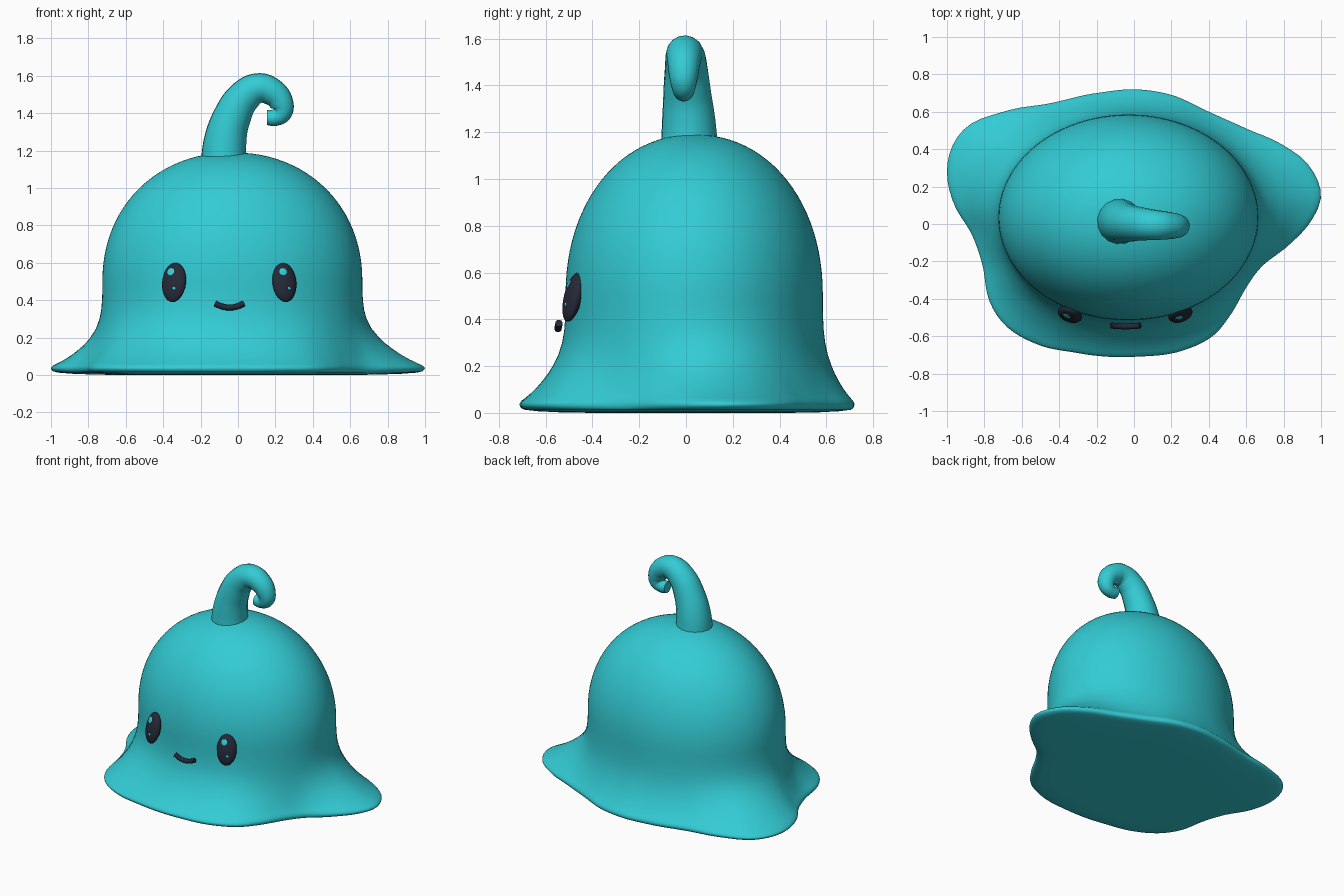
import bpy, bmesh, math
from mathutils import Vector, Euler

if "Cube" in bpy.data.objects:
    bpy.data.objects.remove(bpy.data.objects["Cube"])


def material(name, rgb):
    m = bpy.data.materials.new(name)
    m.use_nodes = True
    m.diffuse_color = (*rgb, 1)
    m.node_tree.nodes["Principled BSDF"].inputs["Base Color"].default_value = (*rgb, 1)
    return m


teal = material("teal", (0.033, 0.60, 0.66))
dark = material("dark navy", (0.018, 0.022, 0.038))


def add_object(name, mesh, mat):
    ob = bpy.data.objects.new(name, mesh)
    bpy.context.collection.objects.link(ob)
    mesh.materials.clear()
    mesh.materials.append(mat)
    bpy.ops.object.select_all(action='DESELECT')
    ob.select_set(True)
    bpy.context.view_layer.objects.active = ob
    bpy.ops.object.shade_smooth_by_angle(angle=math.radians(50))
    return ob


def tube(name, points, thickness, mat):
    """Tapered tube through (x, y, z, radius) points."""
    cu = bpy.data.curves.new(name + "_path", 'CURVE')
    cu.dimensions = '3D'
    cu.bevel_depth = thickness
    cu.bevel_resolution = 6
    cu.resolution_u = 10
    cu.use_fill_caps = True
    sp = cu.splines.new('BEZIER')
    sp.bezier_points.add(len(points) - 1)
    for bp, (x, y, z, r) in zip(sp.bezier_points, points):
        bp.co = (x, y, z)
        bp.radius = r / thickness
        bp.handle_left_type = bp.handle_right_type = 'AUTO'
    helper = bpy.data.objects.new(name + "_path", cu)
    bpy.context.collection.objects.link(helper)
    bpy.context.view_layer.update()
    deps = bpy.context.evaluated_depsgraph_get()
    mesh = bpy.data.meshes.new_from_object(helper.evaluated_get(deps))
    bpy.data.objects.remove(helper)
    return add_object(name, mesh, mat)


def ellipsoid(name, loc, size, rot, mat, segments=32):
    bm = bmesh.new()
    bmesh.ops.create_uvsphere(bm, u_segments=segments, v_segments=segments // 2, radius=1)
    mesh = bpy.data.meshes.new(name)
    bmesh.ops.scale(bm, vec=size, verts=bm.verts)
    bm.to_mesh(mesh)
    bm.free()
    ob = add_object(name, mesh, mat)
    ob.location = loc
    ob.rotation_euler = rot
    return ob


# Body: an oval dome flaring into a wavy lobed brim
CX, CY, RX, RY = -0.03, 0.035, 0.695, 0.55
brim = [(0, .72), (.2, .69), (.4, .6), (.6, .51), (.8, .42), (.93, .32), (1, .16),
        (.95, .02), (.82, -.12), (.69, -.22), (.6, -.34), (.52, -.48), (.42, -.6),
        (.25, -.68), (0, -.71), (-.3, -.69), (-.5, -.65), (-.68, -.55), (-.77, -.42),
        (-.81, -.22), (-.87, -.05), (-.96, .1), (-1, .27), (-.97, .42), (-.88, .53),
        (-.7, .6), (-.45, .645), (-.2, .7)]
polar = sorted((math.atan2(y - CY, x - CX) % math.tau, math.hypot(x - CX, y - CY))
               for x, y in brim)
n = len(polar)


def brim_radius(a):
    """Smooth closed interpolation of the brim radius by angle."""
    pts = [(polar[i % n][0] + math.tau * (i // n), polar[i % n][1]) for i in range(-3, n + 3)]
    i = max(k for k in range(1, len(pts) - 2) if pts[k][0] <= a)
    p0, p1, p2, p3 = pts[i - 1:i + 3]
    h = p2[0] - p1[0]
    t = (a - p1[0]) / h
    m1 = (p2[1] - p0[1]) / (p2[0] - p0[0]) * h
    m2 = (p3[1] - p1[1]) / (p3[0] - p1[0]) * h
    return ((2 * t**3 - 3 * t**2 + 1) * p1[1] + (t**3 - 2 * t**2 + t) * m1
            + (3 * t**2 - 2 * t**3) * p2[1] + (t**3 - t**2) * m2)


SEG, TOP, WAIST = 128, 1.19, 0.5
angles = [math.tau * i / SEG for i in range(SEG)]
oval = [1 / math.hypot(math.cos(a) / RX, math.sin(a) / RY) for a in angles]
rim = [brim_radius(a) for a in angles]

# Rows are (height, scale, blend towards the brim outline)
rows = []
for k in range(1, 25):
    u = k / 24 * math.pi / 2
    rows.append((WAIST + (TOP - WAIST) * math.cos(u) ** .95, math.sin(u) ** .95, 0))
rows += [(z, 1, w) for z, w in [
    (.45, 0), (.4, .01), (.35, .03), (.3, .075), (.25, .155), (.2, .28), (.17, .375),
    (.14, .49), (.11, .62), (.085, .75), (.065, .87), (.053, .95), (.043, .99),
    (.036, 1), (.028, .99), (.02, .96), (.013, .88)]]
rows += [(.007, .93, .85), (.002, .8, .8), (0, .6, .8), (0, .3, .8)]

bm = bmesh.new()
rings = []
for z, s, w in rows:
    ring = []
    for a, ro, rb in zip(angles, oval, rim):
        r = s * (ro + (rb - ro) * w)
        ring.append(bm.verts.new((CX + r * math.cos(a), CY + r * math.sin(a), z)))
    rings.append(ring)
for up, low in zip(rings, rings[1:]):
    for i in range(SEG):
        j = (i + 1) % SEG
        bm.faces.new((up[i], low[i], low[j], up[j]))
for ring, z in ((rings[0], TOP), (rings[-1], 0)):
    tip = bm.verts.new((CX, CY, z))
    for i in range(SEG):
        bm.faces.new((ring[i], ring[(i + 1) % SEG], tip))
bmesh.ops.recalc_face_normals(bm, faces=bm.faces)
body_mesh = bpy.data.meshes.new("body")
bm.to_mesh(body_mesh)
bm.free()
add_object("body", body_mesh, teal)

# Curled stem on top
tube("curled_stem", [
    (-.075, .015, 1.08, .128), (-.07, .012, 1.24, .116), (-.032, .005, 1.38, .102),
    (.035, 0, 1.49, .09), (.11, -.005, 1.533, .081), (.18, -.008, 1.515, .074),
    (.23, -.01, 1.46, .065), (.235, -.01, 1.405, .055), (.2, -.01, 1.377, .045),
    (.155, -.01, 1.377, .04)], 0.1, teal)

# Eyes with two glints each
EYE = (.067, .034, .108)
for side, x in (("right", -.342), ("left", .248)):
    yaw = math.radians(-20 if side == "right" else 20)
    rot = Euler((math.radians(-14), 0, yaw), 'XYZ')
    loc = Vector((x, -.483, .495))
    ellipsoid(side + "_eye", loc, EYE, rot, dark)
    for label, u, v, size in (("large", -.013, .052, .021), ("small", .014, -.04, .009)):
        depth = -EYE[1] * math.sqrt(1 - (u / EYE[0])**2 - (v / EYE[2])**2)
        normal = Vector((u / EYE[0]**2, depth / EYE[1]**2, v / EYE[2]**2))
        turn = rot.to_matrix() @ normal.to_track_quat('Z', 'Y').to_matrix()
        spot = loc + rot.to_matrix() @ Vector((u, depth, v))
        ellipsoid(f"{side}_eye_{label}_glint", spot, (size, size, .003),
                  turn.to_euler(), teal, 16)

# Smiling mouth
tube("mouth", [(-.045 + .078 * t, -.547 + .004 * t * t, .361 + .022 * t * t, .016)
               for t in (-1, -.5, 0, .5, 1)], 0.016, dark)
